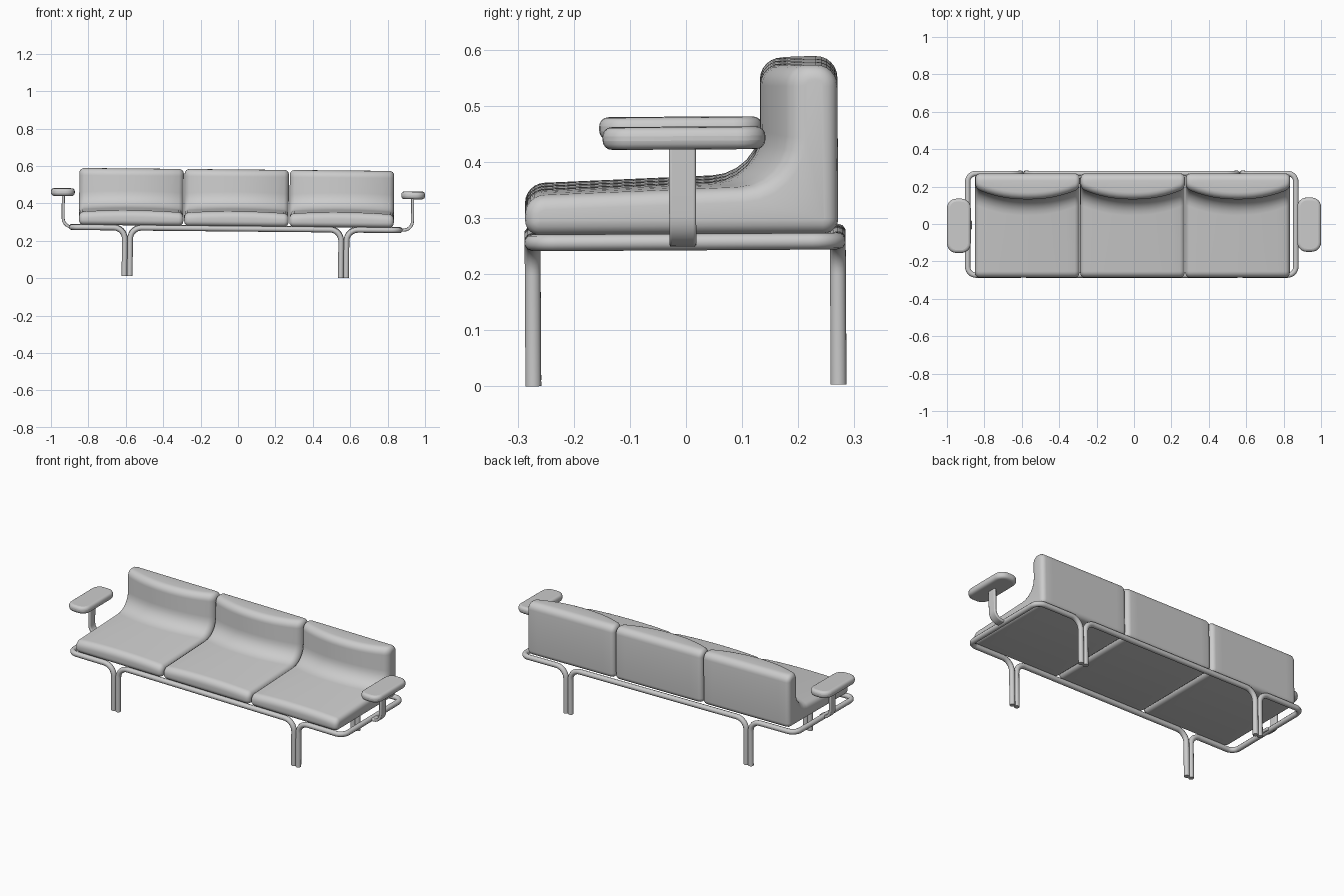
import bpy, bmesh, math
from mathutils import Vector

cube = bpy.data.objects.get("Cube")
if cube:
    bpy.data.objects.remove(cube, do_unlink=True)

TILT = (0.006, 0.0095, 0)   # the bench stands slightly askew
LIFT = 0.0075
CX = -0.0145                # middle of frame and seats

grey = bpy.data.materials.new("plain grey")
grey.use_nodes = True
COLOUR = (0.6, 0.6, 0.6, 1)
grey.diffuse_color = COLOUR
grey.node_tree.nodes["Principled BSDF"].inputs["Base Color"].default_value = COLOUR


def rounded(corners, closed=True, steps=6):
    """Replace each (point, radius) corner by an arc."""
    out, n = [], len(corners)
    for i, (p, r) in enumerate(corners):
        p = Vector(p)
        if r == 0 or (not closed and i in (0, n - 1)):
            out.append(p)
            continue
        a = (Vector(corners[i - 1][0]) - p).normalized()
        b = (Vector(corners[(i + 1) % n][0]) - p).normalized()
        half = a.angle(b) / 2
        centre = p + (a + b).normalized() * (r / math.sin(half))
        u = p + a * (r / math.tan(half)) - centre
        v = p + b * (r / math.tan(half)) - centre
        whole = u.angle(v)
        for k in range(steps + 1):
            t = k / steps
            out.append(centre + (u * math.sin((1 - t) * whole)
                                 + v * math.sin(t * whole)) / math.sin(whole))
    return out


def finish(obj, angle=40):
    """Give the part its colour, shading and tilt."""
    obj.data.materials.clear()
    obj.data.materials.append(grey)
    bpy.ops.object.select_all(action='DESELECT')
    obj.select_set(True)
    bpy.context.view_layer.objects.active = obj
    bpy.ops.object.shade_smooth_by_angle(angle=math.radians(angle))
    obj.rotation_euler = TILT
    obj.location.z = LIFT


def mesh_object(name, bm):
    bmesh.ops.recalc_face_normals(bm, faces=bm.faces)
    mesh = bpy.data.meshes.new(name)
    bm.to_mesh(mesh)
    bm.free()
    obj = bpy.data.objects.new(name, mesh)
    bpy.context.collection.objects.link(obj)
    return obj


def prism(name, points, depth, bevel):
    """Extrude a flat outline and soften its rims."""
    bm = bmesh.new()
    face = bm.faces.new([bm.verts.new(p) for p in points])
    ext = bmesh.ops.extrude_face_region(bm, geom=[face])
    moved = [g for g in ext["geom"] if isinstance(g, bmesh.types.BMVert)]
    bmesh.ops.translate(bm, verts=moved, vec=depth)
    obj = mesh_object(name, bm)
    mod = obj.modifiers.new("soft rim", 'BEVEL')
    mod.width, mod.segments = bevel, 4
    mod.limit_method, mod.angle_limit = 'ANGLE', math.radians(50)
    finish(obj)


def tube(name, corners, radius=0.0148):
    """Bent round tube with capped ends."""
    curve = bpy.data.curves.new(name, 'CURVE')
    curve.dimensions = '3D'
    curve.bevel_depth, curve.bevel_resolution = radius, 3
    curve.use_fill_caps = True
    pts = rounded(corners, closed=False, steps=8)
    spline = curve.splines.new('POLY')
    spline.points.add(len(pts) - 1)
    for sp, p in zip(spline.points, pts):
        sp.co = (*p, 1)
    obj = bpy.data.objects.new(name, curve)
    bpy.context.collection.objects.link(obj)
    bpy.ops.object.select_all(action='DESELECT')
    obj.select_set(True)
    bpy.context.view_layer.objects.active = obj
    bpy.ops.object.convert(target='MESH')
    finish(bpy.context.view_layer.objects.active)


def seat_profile(crown, inset):
    """Side outline of the seat shell, swollen by crown, shrunk by inset."""
    front, back, base, top = -0.285, 0.273, 0.271, 0.572
    lean = 0.192 - 0.057 * crown
    seat = 0.344 + 0.010 * crown
    pts = rounded([((front, base), 0.027), ((front, seat - 0.004), 0.036),
                   ((lean, seat + 0.012), 0.09), ((lean, top), 0.038),
                   ((back, top), 0.038), ((back, base), 0.027)])
    out = []
    for i, p in enumerate(pts):
        d = (pts[(i + 1) % len(pts)] - pts[i - 1]).normalized()
        out.append(p + Vector((d.y, -d.x)) * inset)
    return out


def seat(name, x_mid, half=0.279, edge=0.025):
    """Loft the side outline across the width with rounded ends."""
    stations = []
    for k in range(5):
        a = math.pi / 2 * k / 4
        stations.append((half - edge * (1 - math.sin(a)), edge * (1 - math.cos(math.pi / 2 - a))))
    stations = [(h, edge - math.sqrt(max(0, edge**2 - (h - half + edge)**2)))
                for h, _ in stations[::-1]]
    inner = half - edge
    xs = [(-h, i) for h, i in stations]
    xs += [(inner * k / 6, 0) for k in range(-5, 6)]
    xs += [(h, i) for h, i in stations[::-1]]
    xs.sort()
    bm = bmesh.new()
    rings = []
    for x, inset in xs:
        crown = 1 - abs(x / half) ** 2.2
        rings.append([bm.verts.new((x_mid + x, y, z)) for y, z in seat_profile(crown, inset)])
    n = len(rings[0])
    for a, b in zip(rings, rings[1:]):
        for i in range(n):
            bm.faces.new((a[i], a[(i + 1) % n], b[(i + 1) % n], b[i]))
    bm.faces.new(rings[0])
    bm.faces.new(rings[-1])
    bmesh.ops.remove_doubles(bm, verts=bm.verts, dist=0.0002)
    finish(mesh_object(name, bm))


# Three upholstered seats
for name, k in (("right_seat", -1), ("middle_seat", 0), ("left_seat", 1)):
    seat(name, CX + 0.003 + k * 0.5625)

# Tube frame: two end loops with legs, and two middle rails with legs
RAIL, DEEP, LEG, END = 0.258, 0.272, 0.5785, 0.8775
for side, s in (("right", -1), ("left", 1)):
    leg, end = CX + s * (LEG + 0.0145), CX + s * END
    tube(side + "_end_frame", [
        ((leg, -DEEP, 0), 0), ((leg, -DEEP, RAIL), 0.06),
        ((end, -DEEP, RAIL), 0.045), ((end, DEEP, RAIL), 0.045),
        ((leg, DEEP, RAIL), 0.06), ((leg, DEEP, 0), 0)])
for side, s in (("front", -1), ("back", 1)):
    a, b = CX - LEG + 0.0145, CX + LEG - 0.0145
    tube(side + "_middle_frame", [
        ((a, s * DEEP, 0), 0), ((a, s * DEEP, RAIL), 0.06),
        ((b, s * DEEP, RAIL), 0.06), ((b, s * DEEP, 0), 0)])

# Armrests: flat bent strut with a padded top
for side, s in (("right", -1), ("left", 1)):
    def at(x):
        return s * x - 0.004
    strut = rounded([((at(0.865), 0.250), 0), ((at(0.942), 0.250), 0.055),
                     ((at(0.942), 0.44), 0), ((at(0.926), 0.44), 0),
                     ((at(0.926), 0.266), 0.039), ((at(0.865), 0.266), 0)])
    prism(side + "_arm_strut", [(x, -0.028, z) for x, z in strut], (0, 0.048, 0), 0.005)
    y = -0.003 + 0.003 * s
    pad = rounded([((at(0.873), y - 0.146), 0.05), ((at(1.0), y - 0.146), 0.05),
                   ((at(1.0), y + 0.144), 0.05), ((at(0.873), y + 0.144), 0.05)])
    prism(side + "_arm_pad", [(px, py, 0.424) for px, py in pad], (0, 0, 0.04), 0.016)
